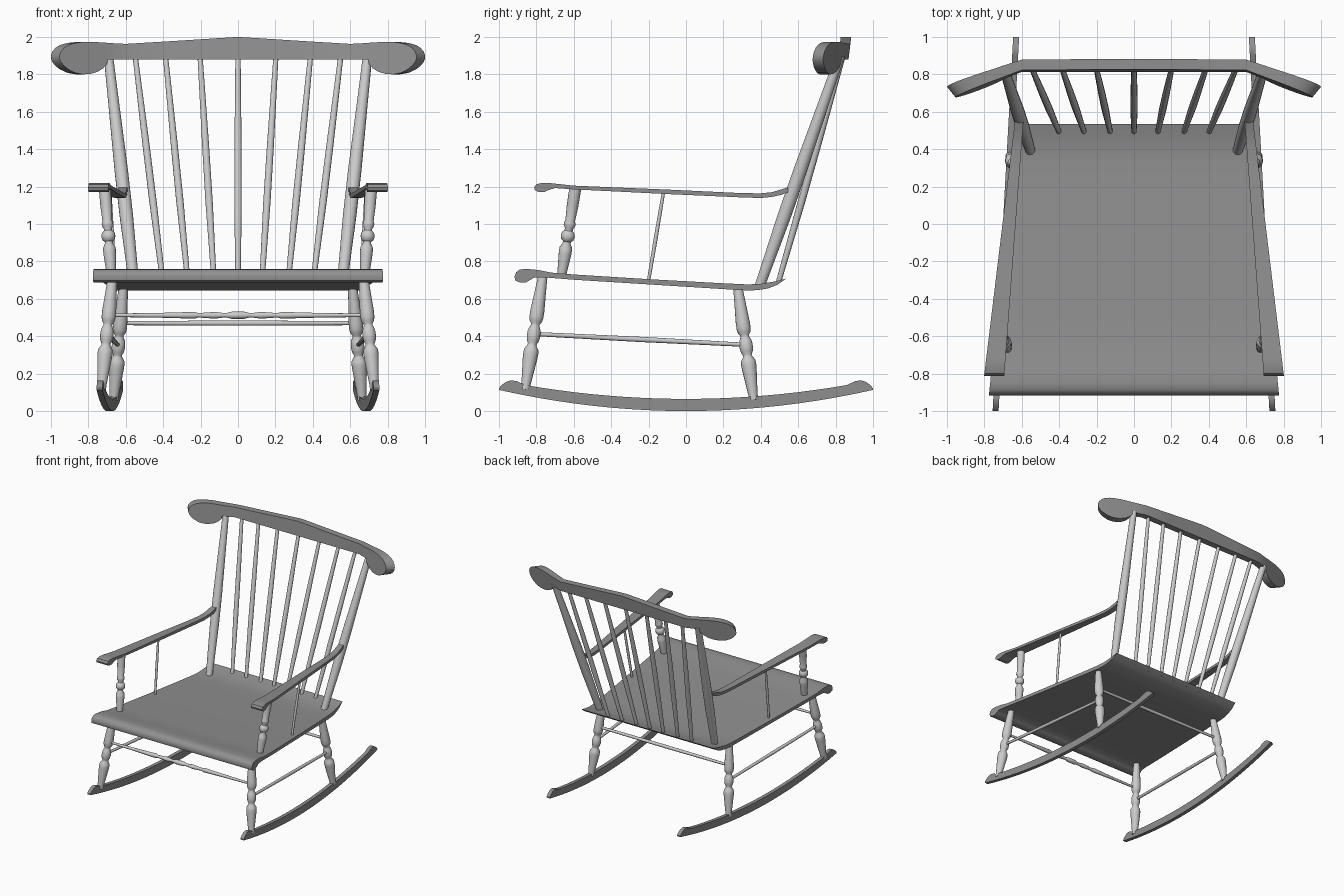
import bpy, bmesh, math
from mathutils import Vector


def material(name, v):
    m = bpy.data.materials.new(name)
    m.diffuse_color = (v, v, v, 1)
    return m


DARK = material("dark_grey", 0.28)
LIGHT = material("light_grey", 0.65)


def make(name, verts, faces, mat):
    bm = bmesh.new()
    vs = [bm.verts.new(v) for v in verts]
    for f in faces:
        bm.faces.new([vs[i] for i in f])
    bmesh.ops.recalc_face_normals(bm, faces=bm.faces)
    me = bpy.data.meshes.new(name)
    bm.to_mesh(me)
    bm.free()
    me.materials.append(mat)
    ob = bpy.data.objects.new(name, me)
    bpy.context.collection.objects.link(ob)
    return ob


def slab(name, profile, xa, xb):
    """Side profile (y, z) spanned between two side limits x = f(y)."""
    n = len(profile)
    verts = [(f(y), y, z) for f in (xa, xb) for y, z in profile]
    faces = [list(range(n)), list(range(n, 2 * n))]
    faces += [(i, (i + 1) % n, n + (i + 1) % n, n + i) for i in range(n)]
    return make(name, verts, faces, DARK)


def turned(name, p0, p1, profile, n=16):
    """Lathe profile (t, radius) along the line p0 -> p1."""
    p0, p1 = Vector(p0), Vector(p1)
    d = p1 - p0
    q = d.to_track_quat('Z', 'Y')
    verts = []
    for t, r in profile:
        for k in range(n):
            a = 2 * math.pi * k / n
            verts.append(p0 + d * t + q @ Vector((r * math.cos(a), r * math.sin(a), 0)))
    m = len(profile)
    faces = [list(range(n)), list(range((m - 1) * n, m * n))]
    for j in range(m - 1):
        for k in range(n):
            k2 = (k + 1) % n
            faces.append((j * n + k, j * n + k2, (j + 1) * n + k2, (j + 1) * n + k))
    return make(name, verts, faces, LIGHT)


def line(y0, x0, y1, x1):
    return lambda y: x0 + (x1 - x0) * (y - y0) / (y1 - y0)


# Seat: rolled front edge, upswept back, tapering to the rear
seat = [(-0.835, 0.70), (-0.855, 0.688), (-0.885, 0.686), (-0.912, 0.697), (-0.917, 0.718),
        (-0.908, 0.742), (-0.888, 0.757), (-0.85, 0.76), (-0.79, 0.754), (-0.72, 0.74), (-0.6, 0.73),
        (-0.2, 0.705), (0.2, 0.683), (0.33, 0.677), (0.40, 0.68), (0.47, 0.692), (0.535, 0.708),
        (0.49, 0.675), (0.44, 0.656), (0.38, 0.646), (0.32, 0.645), (0.2, 0.652), (-0.2, 0.677),
        (-0.6, 0.702), (-0.75, 0.714), (-0.81, 0.715)]
edge = line(-0.91, 0.775, 0.535, 0.635)
slab("seat", seat, edge, lambda y: -edge(y))

# Shared profiles for arms and rockers
arm = [(-0.735, 1.182), (-0.755, 1.172), (-0.785, 1.17), (-0.808, 1.18), (-0.812, 1.195),
       (-0.80, 1.212), (-0.77, 1.22), (-0.72, 1.218), (-0.6, 1.205), (-0.1, 1.184), (0.3, 1.165),
       (0.40, 1.164), (0.46, 1.17), (0.51, 1.185), (0.545, 1.196), (0.545, 1.17), (0.51, 1.156),
       (0.46, 1.145), (0.40, 1.139), (0.3, 1.142), (-0.1, 1.16), (-0.6, 1.185), (-0.70, 1.192)]
ys = [i / 10 for i in range(-10, 11)]
rocker = [(y, 0.113 * y * y) for y in ys]
rocker += [(1.0, 0.122), (0.985, 0.14), (0.96, 0.157), (0.935, 0.164), (0.905, 0.16)]
rocker += [(y * 0.86, 0.065 + 0.1 * (y * 0.86) ** 2) for y in reversed(ys)]
rocker += [(-0.905, 0.16), (-0.935, 0.164), (-0.96, 0.157), (-0.985, 0.14), (-1.0, 0.122)]

leg = [(0, 0.024), (0.06, 0.026), (0.28, 0.04), (0.32, 0.041), (0.35, 0.039), (0.385, 0.025),
       (0.40, 0.024), (0.43, 0.033), (0.46, 0.036), (0.50, 0.036), (0.53, 0.032), (0.56, 0.024),
       (0.575, 0.024), (0.60, 0.034), (0.635, 0.038), (0.69, 0.038), (0.85, 0.031), (1, 0.025)]
post = [(0, 0.024), (0.25, 0.034), (0.32, 0.034), (0.37, 0.021), (0.39, 0.022), (0.41, 0.033),
        (0.45, 0.038), (0.49, 0.034), (0.515, 0.022), (0.54, 0.022), (0.57, 0.031), (0.60, 0.031),
        (0.63, 0.026), (0.8, 0.031), (1, 0.032)]

for s, side in ((-1, "left"), (1, "right")):
    # Rockers and arms
    rx = line(-1, s * 0.74, 1, s * 0.63)
    slab("rocker_" + side, rocker, lambda y: rx(y) - 0.016, lambda y: rx(y) + 0.016)
    slab("arm_" + side, arm, line(-0.8, s * 0.80, 0.54, s * 0.638), line(-0.8, s * 0.693, 0.54, s * 0.592))
    # Legs and side stretcher
    turned("front_leg_" + side, (s * 0.73, -0.86, 0.115), (s * 0.67, -0.765, 0.725), leg)
    turned("rear_leg_" + side, (s * 0.664, 0.362, 0.06), (s * 0.613, 0.277, 0.66), leg)
    turned("side_stretcher_" + side, (s * 0.70, -0.81, 0.412), (s * 0.643, 0.32, 0.354),
           [(0, 0.011), (0.5, 0.014), (1, 0.011)], 12)
    # Arm supports
    turned("arm_post_" + side, (s * 0.677, -0.665, 0.725), (s * 0.712, -0.592, 1.19), post)
    turned("arm_spindle_" + side, (s * 0.66, -0.203, 0.68), (s * 0.685, -0.12, 1.172),
           [(0, 0.009), (0.5, 0.011), (1, 0.009)], 12)
    # Back posts
    turned("back_post_" + side, (s * 0.555, 0.395, 0.67), (s * 0.693, 0.825, 1.90),
           [(0, 0.027), (0.3, 0.036), (0.5, 0.036), (0.8, 0.029), (1, 0.025)])

# Back spindles
for i in range(-3, 4):
    s = 1 if i >= 0 else -1
    xb, xt = ((0, 0), (0.128, 0.203), (0.268, 0.388), (0.402, 0.55))[abs(i)]
    turned(f"back_spindle_{i + 4}", (s * xb, 0.495, 0.69), (s * xt, 0.84, 1.90),
           [(0, 0.014), (0.35, 0.02), (0.6, 0.019), (1, 0.014)], 12)

# Cross stretchers: turned front, plain rear
half = [(0.0, 0.009), (0.2, 0.013), (0.33, 0.018), (0.345, 0.012), (0.36, 0.013), (0.41, 0.018),
        (0.445, 0.012), (0.455, 0.012), (0.475, 0.019)]
turned("front_stretcher", (-0.685, -0.80, 0.512), (0.685, -0.80, 0.512),
       half + [(1 - t, r) for t, r in reversed(half)], 12)
turned("rear_stretcher", (-0.63, 0.305, 0.47), (0.63, 0.305, 0.47),
       [(0, 0.011), (0.5, 0.014), (1, 0.011)], 12)

# Crest rail: columns of (x, bottom, top), leaning back, wings bent forward with scrolled ends
cols = [(0, 1.88, 2.0), (0.1, 1.88, 1.994), (0.35, 1.88, 1.978), (0.6, 1.88, 1.963), (0.695, 1.88, 1.968),
        (0.702, 1.853, 1.969), (0.72, 1.833, 1.97), (0.75, 1.814, 1.972), (0.79, 1.802, 1.974),
        (0.83, 1.80, 1.973), (0.87, 1.808, 1.968), (0.905, 1.826, 1.957), (0.93, 1.845, 1.942),
        (0.948, 1.868, 1.92), (0.954, 1.885, 1.90)]
cols = [(-x, b, t) for x, b, t in reversed(cols[1:])] + cols
verts = []
for x, b, t in cols:
    s, w = math.copysign(1, x), max(0, abs(x) - 0.6)
    yf = 0.825 - 0.385 * w
    xk = x + s * 0.046 * min(1, w / 0.3)
    for px, py, pz in ((x, yf, b), (x, yf, t), (xk, yf + 0.056, t), (xk, yf + 0.056, b)):
        verts.append((px, py + 0.12 * (pz - 1.98), pz))
faces = [(0, 1, 2, 3), tuple(len(verts) - k for k in (4, 3, 2, 1))]
for c in range(len(cols) - 1):
    for k in range(4):
        k2 = (k + 1) % 4
        faces.append((c * 4 + k, c * 4 + k2, c * 4 + 4 + k2, c * 4 + 4 + k))
make("crest_rail", verts, faces, DARK)

# Smooth shading with crisp edges
for ob in bpy.context.collection.objects:
    ob.select_set(True)
    bpy.context.view_layer.objects.active = ob
bpy.ops.object.shade_smooth_by_angle(angle=math.radians(35))
